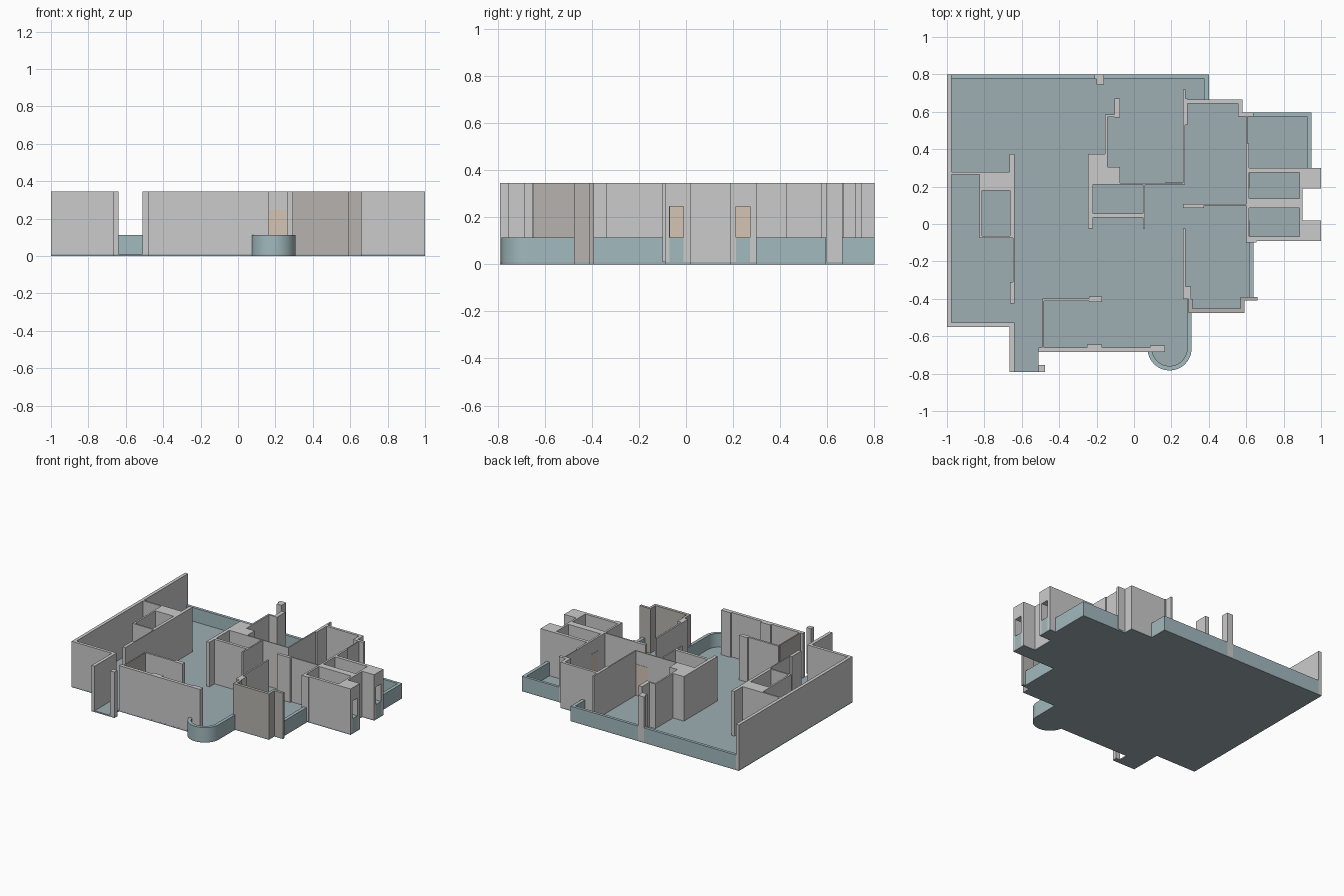
import bpy, bmesh, math

FLOOR, LOW, DOOR, TALL = 0.01, 0.113, 0.245, 0.345


def material(name, rgb):
    m = bpy.data.materials.new(name)
    m.diffuse_color = (*rgb, 1)
    return m


TEAL = material("teal_parapet", (0.36, 0.49, 0.52))
SLAB = material("floor_grey_blue", (0.34, 0.42, 0.45))
WARM = material("warm_grey", (0.47, 0.45, 0.43))
TAN = material("tan_door", (0.66, 0.56, 0.46))


def finish(name, bm, mat=None):
    me = bpy.data.meshes.new(name)
    bmesh.ops.recalc_face_normals(bm, faces=bm.faces)
    bm.to_mesh(me)
    bm.free()
    ob = bpy.data.objects.new(name, me)
    bpy.context.collection.objects.link(ob)
    if mat:
        me.materials.append(mat)
    return ob


def prism(bm, pts, z0, z1):
    f = bm.faces.new([bm.verts.new((x, y, z0)) for x, y in pts])
    ext = bmesh.ops.extrude_face_region(bm, geom=[f])["geom"]
    for v in ext:
        if isinstance(v, bmesh.types.BMVert):
            v.co.z = z1


def walls(name, rects, z1=TALL, mat=None, z0=FLOOR):
    """Each rect is x0, y0, x1, y1; all become one wall object."""
    bm = bmesh.new()
    for x0, y0, x1, y1 in rects:
        prism(bm, [(x0, y0), (x1, y0), (x1, y1), (x0, y1)], z0, z1)
    return finish(name, bm, mat)


def arc(cx, cy, r, a0, a1, n=24):
    return [(cx + r * math.cos(math.radians(a0 + (a1 - a0) * i / n)),
             cy + r * math.sin(math.radians(a0 + (a1 - a0) * i / n))) for i in range(n + 1)]


# floor slab with rounded bay
bay = arc(0.19, -0.665, 0.118, 0, -170)
outline = [(-1, 0.8), (0.4, 0.8), (0.4, 0.665), (0.58, 0.665), (0.58, 0.595), (0.95, 0.595),
           (0.95, 0.30), (1, 0.30), (1, 0.19), (0.9, 0.19), (0.9, 0.02), (1, 0.02), (1, -0.09),
           (0.64, -0.09), (0.64, -0.39), (0.66, -0.39), (0.66, -0.41), (0.59, -0.41),
           (0.59, -0.475), (0.308, -0.475)] + bay + [
           (-0.51, -0.685), (-0.51, -0.755), (-0.475, -0.755), (-0.475, -0.79),
           (-0.665, -0.79), (-0.665, -0.55), (-1, -0.55)]
bm = bmesh.new()
prism(bm, outline, 0, FLOOR)
finish("floor_slab", bm, SLAB)

# low balcony parapets
walls("north_parapet", [(-0.975, 0.778, -0.21, 0.8), (-0.16, 0.778, 0.4, 0.8),
                        (0.375, 0.665, 0.4, 0.778)], LOW, TEAL)
walls("terrace_parapet", [(0.64, 0.575, 0.95, 0.595), (0.925, 0.30, 0.95, 0.575)], LOW, TEAL)
walls("east_parapet", [(0.615, -0.39, 0.64, -0.09)], LOW, TEAL)

# rounded bay parapet
outer = [(0.308, -0.40)] + arc(0.19, -0.665, 0.118, 0, -170)
inner = arc(0.19, -0.665, 0.094, -170, 0) + [(0.284, -0.40)]
bm = bmesh.new()
prism(bm, outer + inner, FLOOR, LOW)
bay_ob = finish("bay_parapet", bm, TEAL)
bpy.context.view_layer.objects.active = bay_ob
bay_ob.select_set(True)
bpy.ops.object.shade_smooth_by_angle(angle=math.radians(30))

# outer walls on the west side and the entrance
walls("west_wall", [(-1, -0.55, -0.975, 0.8), (-0.975, -0.55, -0.64, -0.527)])
walls("entrance_walls", [(-0.665, -0.79, -0.64, -0.55), (-0.51, -0.79, -0.475, -0.755)])
walls("north_column", [(-0.21, 0.775, -0.16, 0.8), (-0.2, 0.745, -0.16, 0.775)])

# west store room
walls("store_room_walls", [
    (-0.975, 0.265, -0.82, 0.277), (-0.825, 0.18, -0.64, 0.277), (-0.665, 0.277, -0.64, 0.375),
    (-0.825, -0.075, -0.812, 0.18), (-0.812, -0.075, -0.64, -0.063),
    (-0.663, -0.063, -0.64, 0.18), (-0.648, -0.31, -0.64, -0.075),
    (-0.663, -0.425, -0.64, -0.31)])

# south room
walls("south_room_front", [(-0.51, -0.685, 0.165, -0.66), (-0.25, -0.66, -0.17, -0.645),
                           (0.085, -0.66, 0.165, -0.65)])
walls("south_room_back", [(-0.49, -0.412, -0.17, -0.397), (-0.24, -0.397, -0.17, -0.387),
                          (-0.24, -0.417, -0.17, -0.412)])
walls("south_room_side", [(-0.492, -0.66, -0.482, -0.412)], TALL, WARM)

# central core
walls("core_walls", [
    (-0.105, 0.57, -0.075, 0.67), (-0.155, 0.572, -0.105, 0.585),
    (-0.155, 0.375, -0.143, 0.572), (-0.245, 0.305, -0.143, 0.375),
    (-0.245, 0.22, -0.075, 0.305), (-0.245, -0.025, -0.22, 0.22),
    (-0.22, 0.212, 0.265, 0.22), (-0.22, 0.035, 0.048, 0.057), (0.048, -0.025, 0.058, 0.212)])

# north-east room
walls("north_east_room_walls", [
    (0.263, 0.67, 0.275, 0.72), (0.263, 0.53, 0.285, 0.67), (0.263, 0.212, 0.272, 0.53),
    (0.285, 0.645, 0.58, 0.665), (0.555, 0.575, 0.58, 0.645), (0.58, 0.575, 0.64, 0.597),
    (0.6, 0.43, 0.606, 0.575)])

# east bathrooms
walls("bathroom_walls", [
    (0.6, -0.1, 0.615, 0.43), (0.615, 0.275, 0.885, 0.3), (0.615, 0.12, 0.885, 0.135),
    (0.615, 0.085, 0.885, 0.12), (0.615, -0.09, 0.885, -0.067), (0.615, -0.1, 0.655, -0.09),
    (0.263, 0.085, 0.375, 0.108), (0.375, 0.098, 0.6, 0.108)])


# bathroom window piers: jambs, teal sill and lintel around each opening
def window_pier(name, y0, y1, w0, w1):
    walls(name + "_jambs", [(0.885, y0, 1, w0), (0.885, w1, 1, y1)])
    walls(name + "_sill", [(0.885, w0, 1, w1)], LOW, TEAL)
    walls(name + "_lintel", [(0.885, w0, 1, w1)], TALL, None, DOOR)


window_pier("north_window", 0.19, 0.3, 0.212, 0.272)
window_pier("south_window", -0.09, 0.02, -0.07, -0.01)
walls("bathroom_end_walls", [(0.885, 0.02, 0.9, 0.19)])

# south-east room
walls("south_east_partition", [(0.263, -0.335, 0.275, -0.025), (0.263, -0.4, 0.305, -0.335)])
walls("south_east_room_walls", [
    (0.292, -0.475, 0.59, -0.453), (0.292, -0.453, 0.312, -0.4),
    (0.57, -0.453, 0.59, -0.41), (0.57, -0.41, 0.66, -0.39)], TALL, WARM)

# tan doors set in the thin walls
walls("hall_door", [(0.165, 0.21, 0.258, 0.222)], DOOR, TAN)
walls("bathroom_doors", [(0.598, 0.19, 0.617, 0.272), (0.598, -0.065, 0.617, 0.02)], DOOR, TAN)
